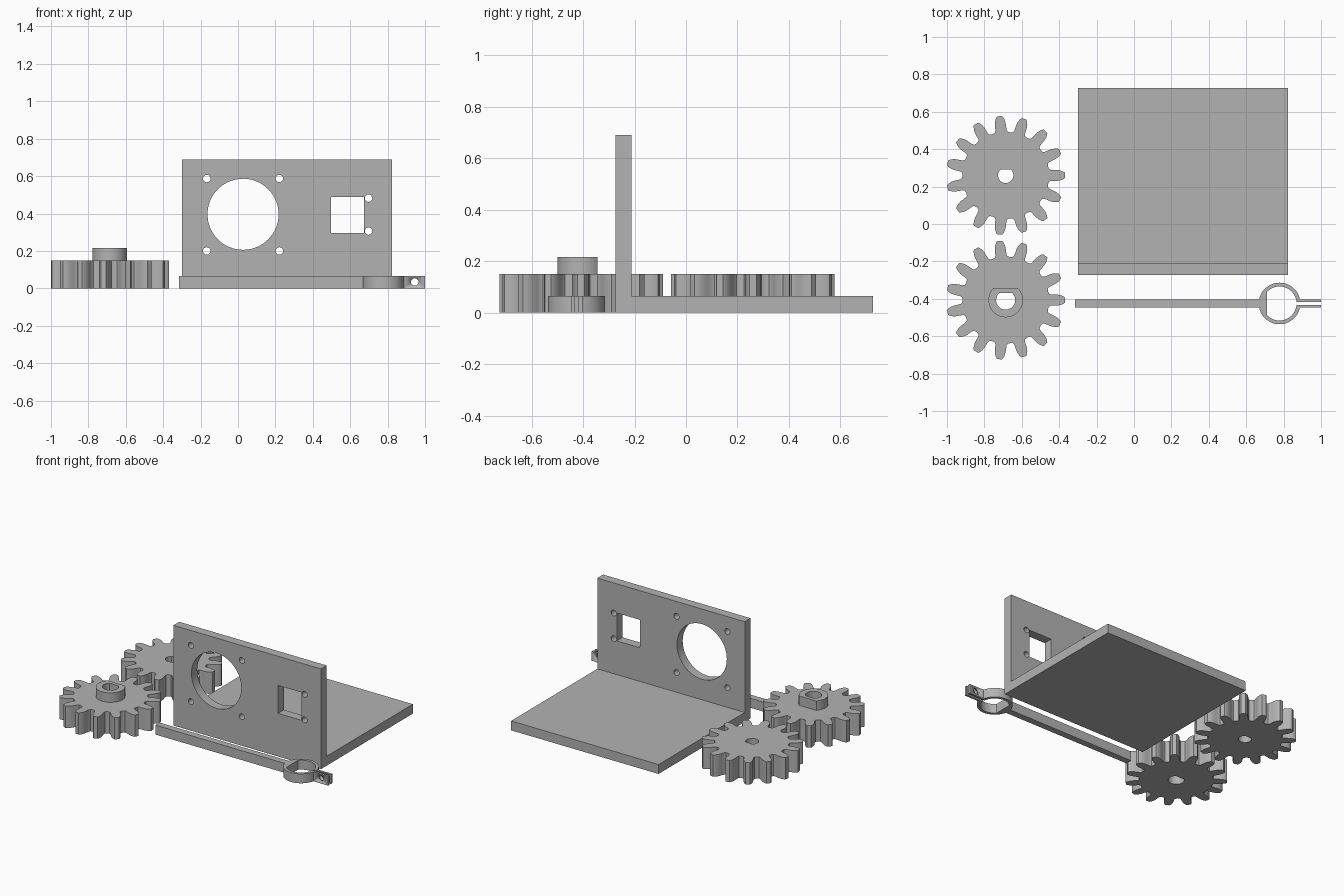
import bpy, bmesh, math
from math import sin, cos, pi, radians, degrees, asin, acos

if "Cube" in bpy.data.objects:
    bpy.data.objects.remove(bpy.data.objects["Cube"])

grey = bpy.data.materials.new("plain grey")
grey.diffuse_color = (0.45, 0.45, 0.45, 1)
grey.use_nodes = True
grey.node_tree.nodes["Principled BSDF"].inputs["Base Color"].default_value = grey.diffuse_color


def arc(r, a0, a1, n, cx=0, cy=0):
    """Points on an arc, angles in degrees, both ends included."""
    return [(cx + r * cos(radians(a0 + (a1 - a0) * i / n)),
             cy + r * sin(radians(a0 + (a1 - a0) * i / n))) for i in range(n + 1)]


def circle(r, cx=0, cy=0, n=32):
    return arc(r, 0, 360, n, cx, cy)[:-1]


def rect(x0, x1, y0, y1):
    return [(x0, y0), (x1, y0), (x1, y1), (x0, y1)]


def d_shape(r, flat):
    """Circle cut by a flat on its +y side."""
    a = degrees(asin(flat / r))
    return arc(r, 180 - a, 360 + a, 40)


def prism(name, loops, height, loc=(0, 0, 0), rot=(0, 0, 0)):
    """Extrude an outline (first loop) with holes (other loops) along local z."""
    cu = bpy.data.curves.new(name + "_profile", 'CURVE')
    cu.dimensions = '2D'
    cu.fill_mode = 'BOTH'
    cu.extrude = height / 2
    for pts in loops:
        sp = cu.splines.new('POLY')
        sp.points.add(len(pts) - 1)
        for p, (x, y) in zip(sp.points, pts):
            p.co = (x, y, 0, 1)
        sp.use_cyclic_u = True
    tmp = bpy.data.objects.new(name + "_profile", cu)
    bpy.context.collection.objects.link(tmp)
    deps = bpy.context.evaluated_depsgraph_get()
    me = bpy.data.meshes.new_from_object(tmp.evaluated_get(deps))
    bpy.data.objects.remove(tmp)
    bm = bmesh.new()
    bm.from_mesh(me)
    bmesh.ops.translate(bm, verts=bm.verts, vec=(0, 0, height / 2))
    bmesh.ops.remove_doubles(bm, verts=bm.verts, dist=1e-5)
    bmesh.ops.recalc_face_normals(bm, faces=bm.faces)
    bm.to_mesh(me)
    bm.free()
    me.name = name
    me.materials.clear()
    me.materials.append(grey)
    ob = bpy.data.objects.new(name, me)
    ob.location, ob.rotation_euler = loc, rot
    bpy.context.collection.objects.link(ob)
    bpy.ops.object.select_all(action='DESELECT')
    ob.select_set(True)
    bpy.context.view_layer.objects.active = ob
    bpy.ops.object.shade_smooth_by_angle(angle=radians(25))
    return ob


# Gear outline: one half tooth (radius, half width), mirrored and repeated
TEETH = 15
HALF = [(0.234, 0.034), (0.243, 0.030), (0.262, 0.0295), (0.28, 0.029),
        (0.296, 0.0255), (0.309, 0.020), (0.318, 0.0135)]


def gear_outline():
    pts = []
    for t in range(TEETH):
        a = 2 * pi * t / TEETH
        tooth = [(r, -w) for r, w in HALF] + [(r, w) for r, w in reversed(HALF)]
        for r, w in tooth:
            b = a + w / r
            pts.append((r * cos(b), r * sin(b)))
        b = a + pi / TEETH
        pts.append((0.231 * cos(b), 0.231 * sin(b)))
    return pts


# Two spur gears, the front one with a flatted hub
GX = -0.686
prism("rear_gear", [gear_outline(), d_shape(0.041, 0.032)], 0.15, (GX, 0.26, 0))
bore = d_shape(0.051, 0.038)
prism("front_gear", [gear_outline(), bore], 0.15, (GX, -0.407, 0))
prism("gear_hub", [d_shape(0.092, 0.064), bore], 0.065, (GX, -0.407, 0.15))

# Bracket: upright wall with mounting cut-outs and a flat base plate
X0, X1 = -0.30, 0.823
holes = [circle(0.19, 0.027, 0.396, 64), rect(0.497, 0.675, 0.297, 0.489)]
holes += [circle(0.02, x, z, 20) for x in (-0.167, 0.221) for z in (0.2, 0.587)]
holes += [circle(0.02, 0.698, z, 20) for z in (0.306, 0.482)]
prism("bracket_wall", [rect(X0, X1, 0, 0.69)] + holes, 0.063,
      (0, -0.211, 0), (pi / 2, 0, 0))
prism("bracket_base", [rect(X0, X1, -0.211, 0.727)], 0.065)

# Clamp arm: bar, split ring and two tabs as one outline
RO, RI, BAR, GAP, TAB = 0.111, 0.091, 0.0225, 0.007, 0.222
ao, ag = degrees(asin(BAR / RO)), degrees(asin(GAP / RI))
af = degrees(acos(-0.067 / RI))
upper = [(-1.093, BAR)] + arc(RO, 180 - ao, ao, 32) + [(TAB, BAR), (TAB, GAP)]
upper += arc(RI, ag, af, 32)
outline = upper + [(x, -y) for x, y in reversed(upper)]
clamp = prism("clamp_arm", [outline], 0.065, (0.778, -0.425, 0))

# Screw hole through the clamp tabs
cutter = prism("screw_hole_cutter", [circle(0.02, 0, 0, 20)], 0.1,
               (0.945, -0.375, 0.034), (pi / 2, 0, 0))
cutter.hide_render = True
cutter.hide_set(True)
cut = clamp.modifiers.new("screw_hole", 'BOOLEAN')
cut.operation = 'DIFFERENCE'
cut.solver = 'EXACT'
cut.object = cutter
